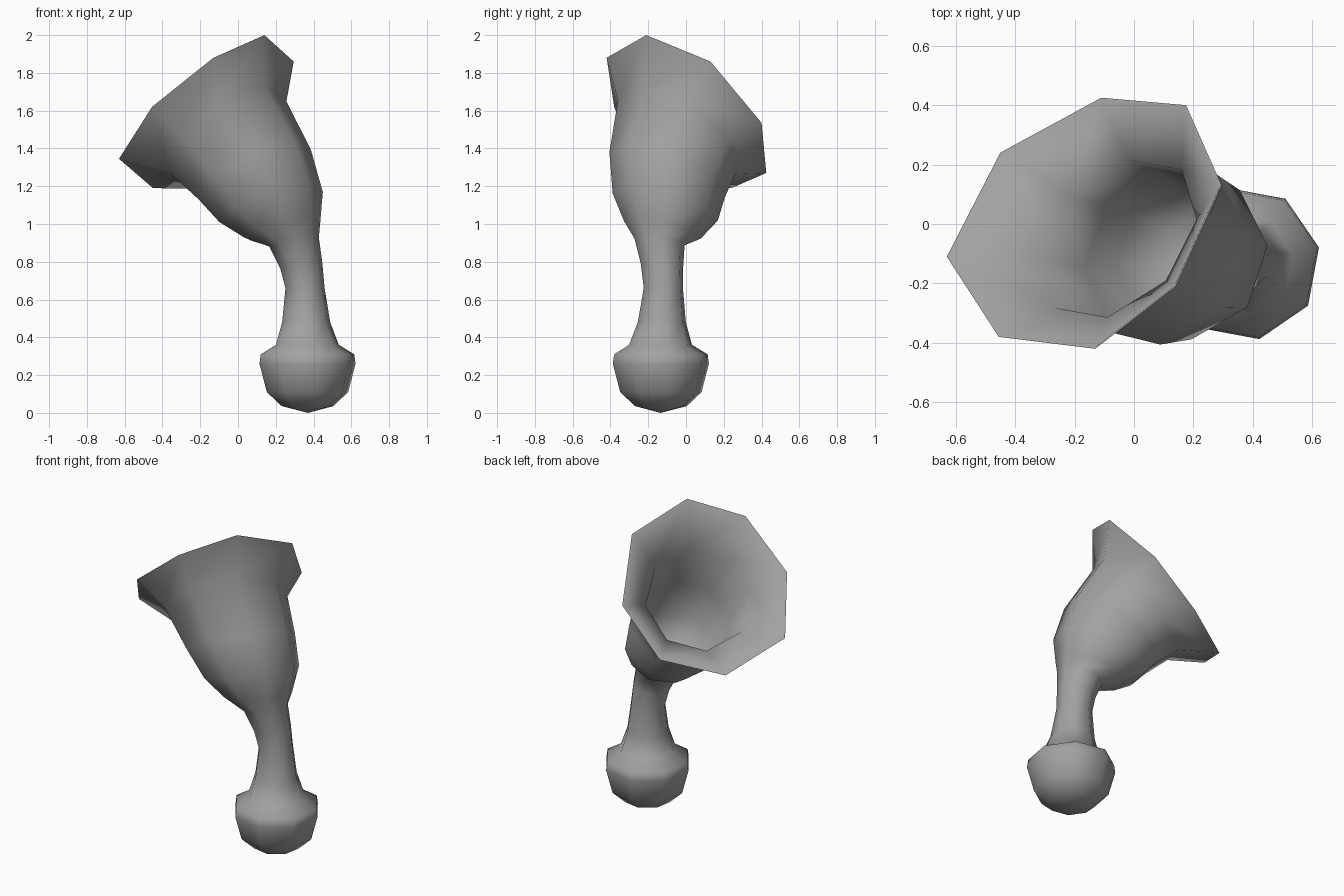
import bpy, bmesh, math
from mathutils import Vector

SIDES = 8
REFERENCE = Vector((0.853, 0.18, 0.475))   # direction of the first corner of each ring
UP = (0, 0, 1)

cube = bpy.data.objects.get("Cube")
if cube:
    bpy.data.objects.remove(cube, do_unlink=True)

grey = bpy.data.materials.new("plain_grey")
grey.use_nodes = True
colour = (0.36, 0.36, 0.36, 1)
grey.diffuse_color = colour
bsdf = next(n for n in grey.node_tree.nodes if n.type == "BSDF_PRINCIPLED")
bsdf.inputs["Base Color"].default_value = colour


def ring(centre, axis, radius):
    """Corners of one eight-sided ring, square to its axis."""
    n = Vector(axis).normalized()
    e = (REFERENCE - n * REFERENCE.dot(n)).normalized()
    f = n.cross(e)
    angles = [math.tau * i / SIDES for i in range(SIDES)]
    return [Vector(centre) + radius * (math.cos(a) * e + math.sin(a) * f) for a in angles]


def loft(name, rings, tip_start, tip_end):
    """Skin a chain of rings and close each end with a point."""
    bm = bmesh.new()
    loops = [[bm.verts.new(p) for p in r] for r in rings]
    for a, b in zip(loops, loops[1:]):
        for i in range(SIDES):
            j = (i + 1) % SIDES
            bm.faces.new((a[i], a[j], b[j], b[i]))
    for tip, loop in ((tip_start, loops[0][::-1]), (tip_end, loops[-1])):
        v = bm.verts.new(tip)
        for i in range(SIDES):
            bm.faces.new((loop[i], loop[(i + 1) % SIDES], v))
    bmesh.ops.recalc_face_normals(bm, faces=bm.faces)
    mesh = bpy.data.meshes.new(name)
    bm.to_mesh(mesh)
    bm.free()
    mesh.materials.append(grey)
    obj = bpy.data.objects.new(name, mesh)
    bpy.context.collection.objects.link(obj)
    bpy.ops.object.select_all(action="DESELECT")
    obj.select_set(True)
    bpy.context.view_layer.objects.active = obj
    bpy.ops.object.shade_smooth_by_angle(angle=math.radians(100))


# Rounded foot
foot_profile = [(0.036, 0.14), (0.11, 0.22), (0.26, 0.26), (0.31, 0.253)]
foot = [ring((0.368, -0.133, z), UP, r) for z, r in foot_profile]

# Waisted stem
stem = [ring(*r) for r in (
    ((0.367, -0.135, 0.36), UP, 0.17),
    ((0.361, -0.128, 0.48), UP, 0.13),
    ((0.355, -0.12, 0.66), UP, 0.106),
    ((0.335, -0.127, 0.78), (-0.15, 0.05, 0.98), 0.114),
    ((0.297, -0.14, 0.905), (-0.2, 0.1, 0.97), 0.135),
)]

# Bulging cup: centre, axis, outer radius, inner radius
cup = (
    ((0.232, -0.125, 0.968), (-0.2, 0.2, 0.96), 0.208, 0.17),
    ((0.175, -0.11, 1.09), (-0.3, 0.22, 0.93), 0.288, 0.245),
    ((0.09, -0.10, 1.26), (-0.43, 0.33, 0.84), 0.328, 0.285),
    ((-0.052, -0.05, 1.46), (-0.54, 0.505, 0.674), 0.37, 0.315),
)
outside = [ring(c, axis, outer) for c, axis, outer, _ in cup]
inside = [ring(c, axis, inner) for c, axis, _, inner in reversed(cup)]

# Flared, slightly uneven rim with a thin lip
rim = [Vector(p) for p in (
    (0.295, 0.13, 1.86), (0.175, 0.40, 1.535), (-0.11, 0.425, 1.27), (-0.45, 0.24, 1.19),
    (-0.63, -0.11, 1.345), (-0.455, -0.38, 1.62), (-0.13, -0.42, 1.88), (0.14, -0.21, 2.0),
)]
mouth = sum(rim, Vector()) / SIDES
lip = [p.lerp(mouth, 0.015) for p in rim]

loft("flared_cup_on_stem", foot + stem + outside + [rim, lip] + inside,
     tip_start=(0.37, -0.135, 0), tip_end=(0.24, -0.13, 0.945))
